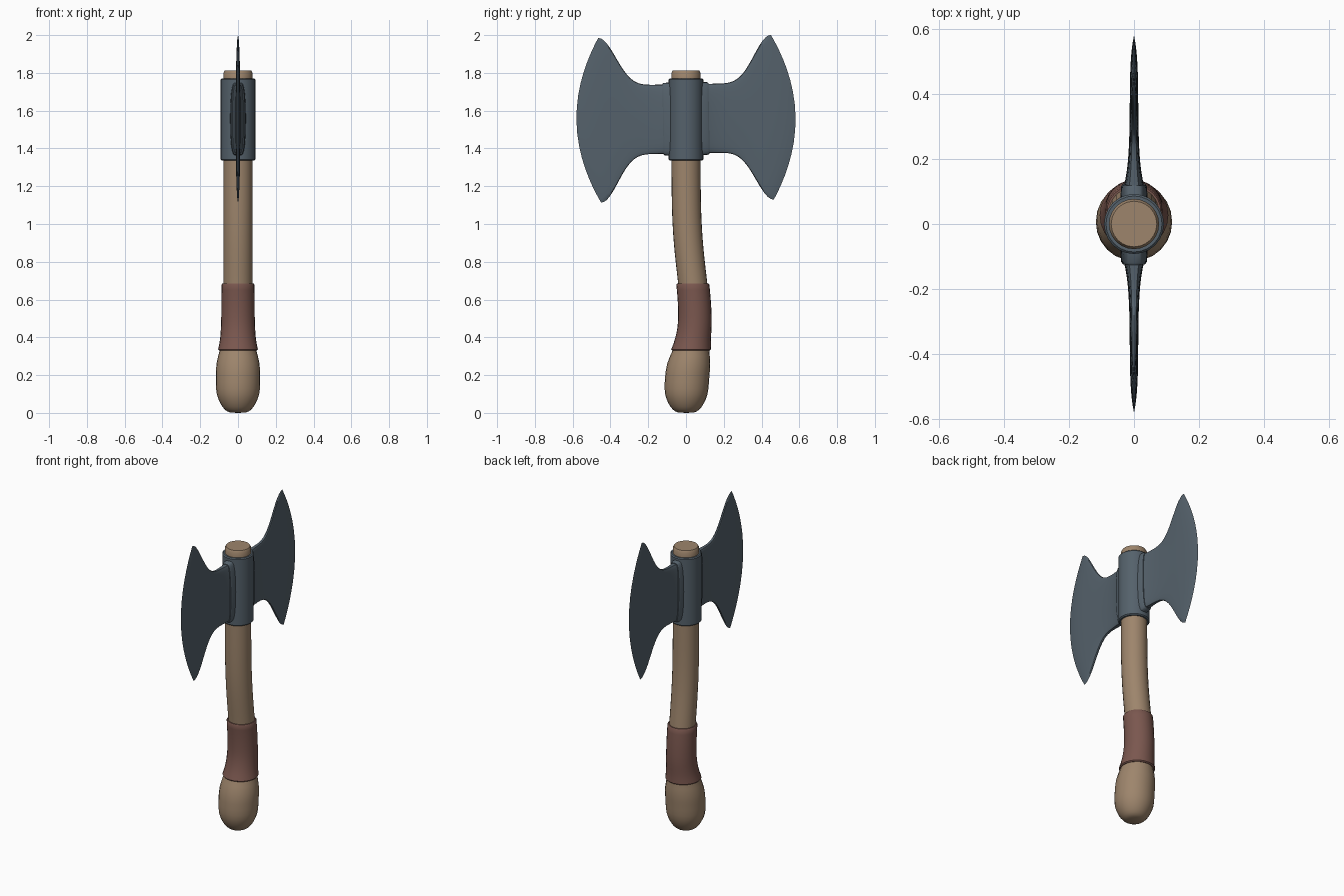
import bpy, bmesh
from math import sin, cos, pi, exp, radians, copysign

default_cube = bpy.data.objects.get("Cube")
if default_cube:
    bpy.data.objects.remove(default_cube)


def material(name, *rgb):
    mat = bpy.data.materials.new(name)
    mat.use_nodes = True
    colour = (*rgb, 1)
    mat.diffuse_color = colour
    shader = mat.node_tree.nodes["Principled BSDF"]
    shader.inputs["Base Color"].default_value = colour
    return mat


wood = material("wood", 0.34, 0.235, 0.15)
steel = material("steel", 0.09, 0.12, 0.147)
leather = material("leather", 0.195, 0.095, 0.077)


def loft(name, rings, mat, cap=True):
    """Skin a stack of equal-length point loops."""
    bm = bmesh.new()
    loops = [[bm.verts.new(point) for point in ring] for ring in rings]
    for lower, upper in zip(loops, loops[1:]):
        for i in range(len(lower)):
            # the previous index wraps round the loop
            bm.faces.new((lower[i - 1], lower[i], upper[i], upper[i - 1]))
    if cap:
        bm.faces.new(loops[0])
        bm.faces.new(loops[-1])
    bmesh.ops.remove_doubles(bm, verts=bm.verts, dist=0.0002)
    bmesh.ops.recalc_face_normals(bm, faces=bm.faces)
    mesh = bpy.data.meshes.new(name)
    bm.to_mesh(mesh)
    bm.free()
    mesh.materials.append(mat)
    part = bpy.data.objects.new(name, mesh)
    bpy.context.collection.objects.link(part)
    bpy.ops.object.select_all(action="DESELECT")
    part.select_set(True)
    bpy.context.view_layer.objects.active = part
    bpy.ops.object.shade_smooth_by_angle(angle=radians(40))
    return part


def angles(count):
    return [2 * pi * i / count for i in range(count)]


def circle(z, radius, centre=0, count=24):
    return [(radius * cos(a), centre + radius * sin(a), z) for a in angles(count)]


def shaft_ring(z, extra=0):
    """Cross-section of the bent shaft, which swells into the pommel."""
    reach = 0.35 if z > 0.5 else 0.22
    bend = 0.047 * exp(-((z - 0.5) / reach) ** 2)
    radius = 0.077 + 0.04 / (1 + ((z - 0.18) / 0.15) ** 4)
    if z < 0.2:
        radius *= (1 - (1 - z / 0.2) ** 4) ** 0.25
    return circle(z, radius + extra, bend)


def spread(start, end, steps):
    return [start + (end - start) * i / steps for i in range(steps + 1)]


# Wooden shaft: rounded pommel base, bent grip, softened top edge
pommel = [0.2 * s * s for s in spread(0, 1, 10)]
handle_rings = [shaft_ring(z) for z in pommel + spread(0.22, 1.8, 40)]
handle_rings.append(circle(1.812, 0.07))
loft("handle", handle_rings, wood)

# Leather grip
bottom, top, lip = 0.33, 0.685, 0.006
wrap_rings = [shaft_ring(bottom, lip / 2)]
wrap_rings += [shaft_ring(z, 0.01) for z in spread(bottom + lip, top - lip, 12)]
wrap_rings.append(shaft_ring(top, lip))
loft("grip_wrap", wrap_rings, leather)

# Steel sleeve round the shaft
bottom, top, outer = 1.335, 1.77, 0.092
inner = outer - 2.5 * lip
loft("head_collar", [
    circle(bottom, inner), circle(bottom, outer - lip), circle(bottom + lip, outer),
    circle(top - lip, outer), circle(top, outer - lip), circle(top, inner),
], steel, cap=False)


def slab(side, y, bow, height, width):
    """Upright rounded slice across the head, bowed outwards at mid height."""
    ring = []
    for a in angles(40):
        c, v = cos(a), sin(a)
        thickness = width * copysign(abs(c) ** 0.4, c)
        ring.append((thickness, side * (y + bow * c * c), height * v))
    return ring


def blade_slice(side, t):
    """Slice at t, from the root to the cutting edge."""
    flare = sin(t * pi / 2) ** 6.5
    width = 0.013 * (1 - t ** 10) + 0.023 * (1 - t) ** 5
    return slab(side, 0.1 + 0.357 * t, 0.123 * t * t, 0.183 + 0.253 * flare, width)


# Twin blades and their flanges, tilted slightly on the shaft
for label, side in (("front", -1), ("back", 1)):
    blade = loft(label + "_blade", [blade_slice(side, t) for t in spread(0, 1, 24)],
                 steel, cap=False)
    flange = loft(label + "_flange", [
        slab(side, 0.06, 0, 0.195, 0.042),
        slab(side, 0.115, 0, 0.192, 0.04),
        slab(side, 0.122, 0, 0.187, 0.035),
    ], steel)
    for part in (blade, flange):
        part.location.z = 1.557
        part.rotation_euler.x = radians(1)
